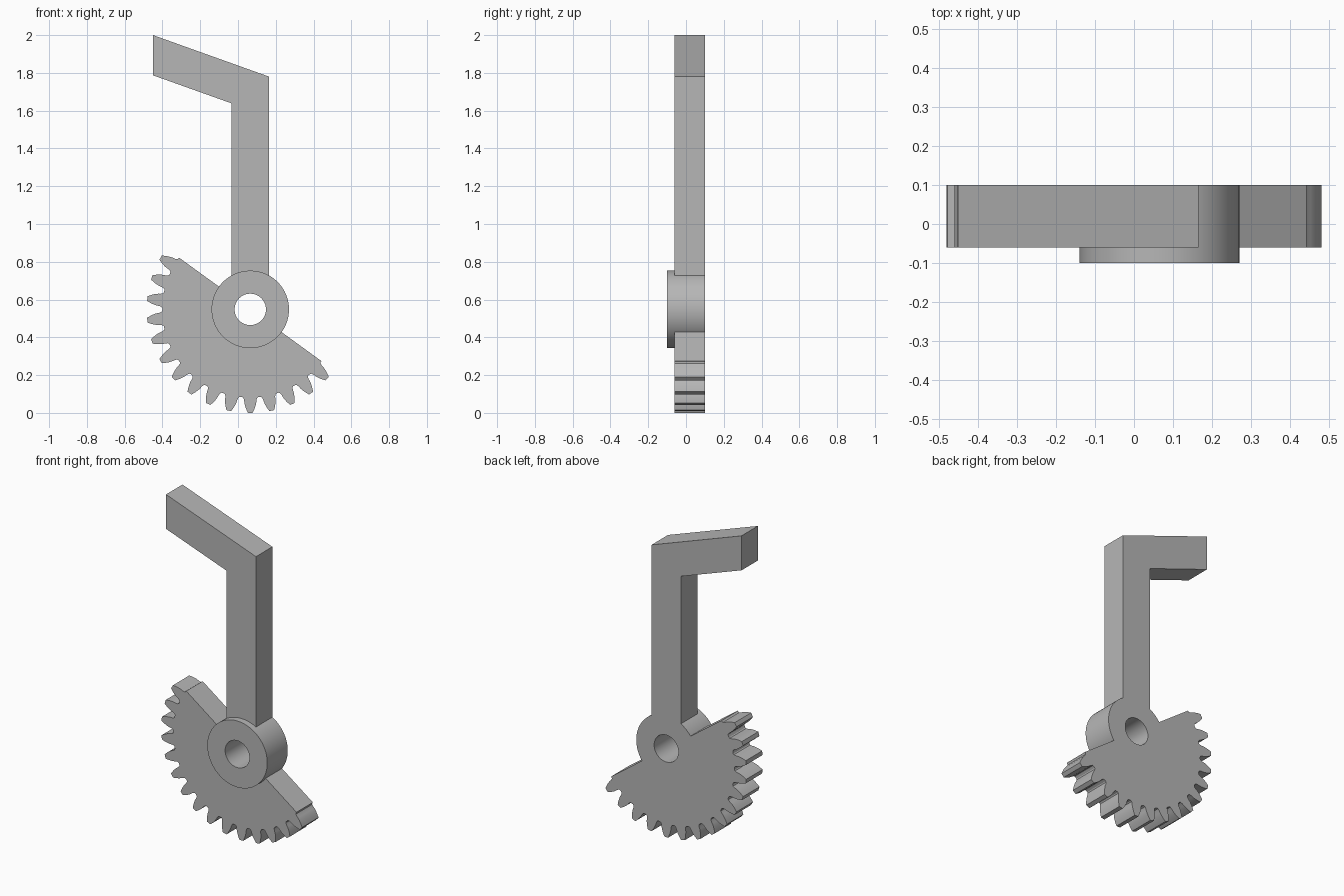
import bpy, bmesh, math
from mathutils import Vector, Matrix

cube = bpy.data.objects.get("Cube")
if cube:
    bpy.data.objects.remove(cube, do_unlink=True)

CX, CZ = 0.065, 0.548            # hub axis
HUB_R, HOLE_R = 0.205, 0.083
FRONT, BACK, HUB_FRONT = -0.06, 0.1, -0.1
TIP_R, ROOT_R, TEETH = 0.548, 0.466, 30
PITCH_R = TIP_R * TEETH / (TEETH + 2)
BASE_R = PITCH_R * math.cos(math.radians(20))

grey = bpy.data.materials.new("plain grey")
grey.use_nodes = True
grey.diffuse_color = (0.47, 0.47, 0.47, 1)
grey.node_tree.nodes["Principled BSDF"].inputs["Base Color"].default_value = (0.47, 0.47, 0.47, 1)


def polar(r, a):
    return CX + r * math.cos(a), CZ + r * math.sin(a)


def finish(bm, name):
    bmesh.ops.recalc_face_normals(bm, faces=bm.faces)
    mesh = bpy.data.meshes.new(name)
    bm.to_mesh(mesh)
    bm.free()
    mesh.materials.append(grey)
    obj = bpy.data.objects.new(name, mesh)
    bpy.context.collection.objects.link(obj)
    bpy.ops.object.select_all(action='DESELECT')
    obj.select_set(True)
    bpy.context.view_layer.objects.active = obj
    bpy.ops.object.shade_smooth_by_angle(angle=math.radians(25))
    return obj


def extrude_outline(name, outline):
    bm = bmesh.new()
    face = bm.faces.new([bm.verts.new((x, FRONT, z)) for x, z in outline])
    moved = bmesh.ops.extrude_face_region(bm, geom=[face], use_keep_orig=True)
    verts = [g for g in moved["geom"] if isinstance(g, bmesh.types.BMVert)]
    bmesh.ops.translate(bm, vec=(0, BACK - FRONT, 0), verts=verts)
    return finish(bm, name)


# Hub: rectangular section spun around the y axis
bm = bmesh.new()
section = [(HOLE_R, HUB_FRONT), (HUB_R, HUB_FRONT), (HUB_R, BACK), (HOLE_R, BACK)]
ring = [bm.verts.new((CX + r, y, CZ)) for r, y in section]
edges = [bm.edges.new((ring[i], ring[(i + 1) % 4])) for i in range(4)]
bmesh.ops.spin(bm, geom=ring + edges, cent=(CX, 0, CZ), axis=(0, -1, 0),
               angle=math.tau, steps=120, use_merge=True)
bmesh.ops.remove_doubles(bm, verts=bm.verts, dist=0.0001)
finish(bm, "hub")


# Toothed sector: involute flanks on a half gear
def half_angle(r):
    a = math.acos(BASE_R / r)
    return math.pi / (2 * TEETH) + math.tan(math.radians(20)) - math.radians(20) - (math.tan(a) - a)


flank = [(ROOT_R, 0.09), (ROOT_R + 0.004, 0.077)]
for i in range(7):
    r = BASE_R + (TIP_R - BASE_R) * i / 6
    flank.append((r, half_angle(r)))

start, end = math.radians(144), math.radians(324)
sector = [polar(ROOT_R, start)]
for k in range(TEETH // 2):
    mid = start + (k + 0.5) * math.tau / TEETH
    sector += [polar(r, mid - h) for r, h in flank]
    sector.append(polar(TIP_R, mid))
    sector += [polar(r, mid + h) for r, h in reversed(flank)]
sector.append(polar(ROOT_R, end))
sector += [polar(HUB_R, math.radians(a)) for a in range(324, 143, -3)]
extrude_outline("toothed_sector", sector)

# Cranked arm: seated on the hub rim
foot = math.acos(0.1 / HUB_R)
arm = [(-0.45, 2.0), (-0.45, 1.787), (-0.035, 1.639), polar(HUB_R, math.pi - foot)]
arm += [polar(HUB_R, math.radians(a)) for a in range(117, 62, -3)]
arm += [polar(HUB_R, foot), (0.165, 1.78)]
extrude_outline("cranked_arm", arm)
